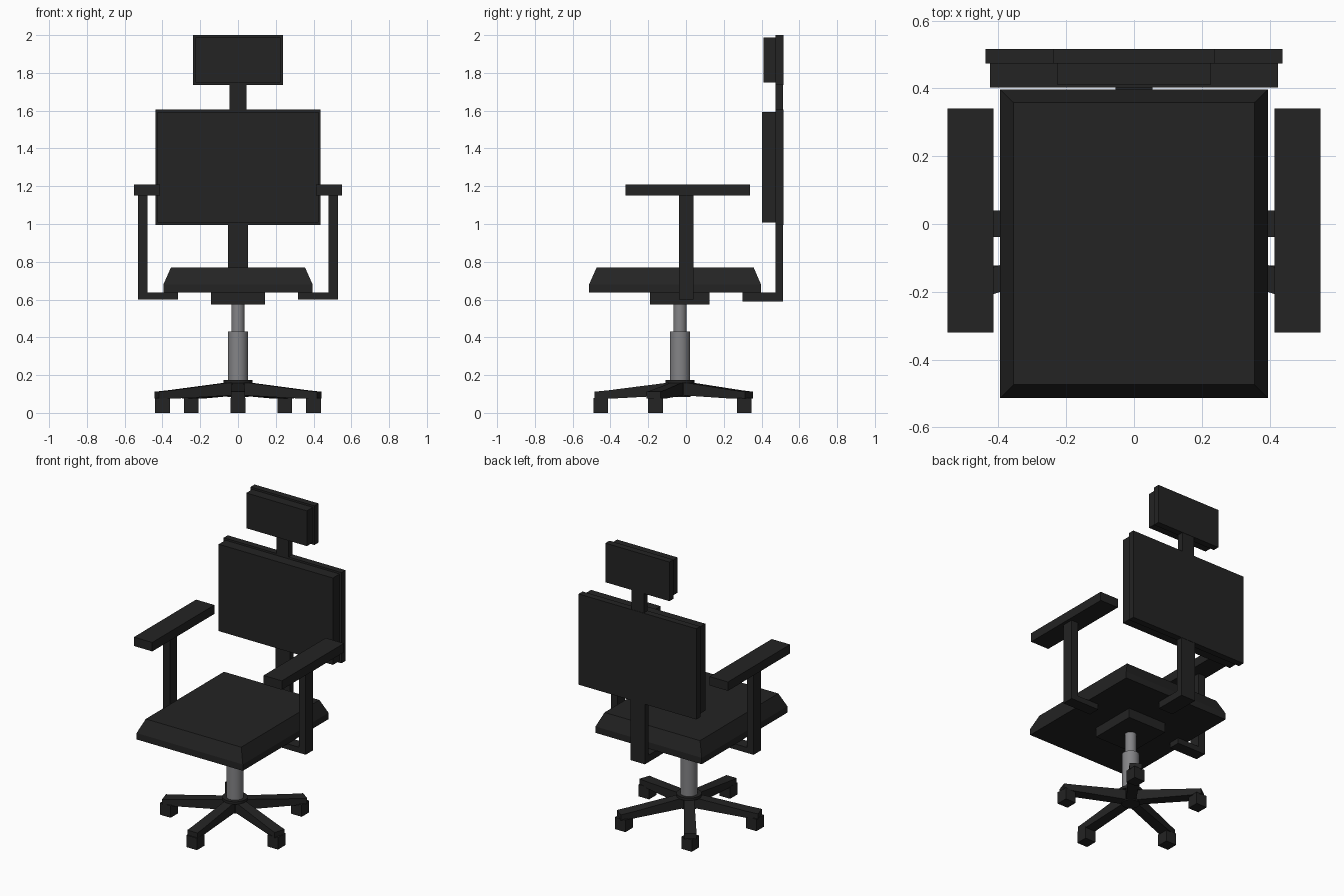
import bpy, bmesh, math
from mathutils import Matrix, Vector

if "Cube" in bpy.data.objects:
    bpy.data.objects.remove(bpy.data.objects["Cube"])


def material(name, rgb):
    m = bpy.data.materials.new(name)
    m.diffuse_color = (*rgb, 1)
    m.use_nodes = True
    m.node_tree.nodes["Principled BSDF"].inputs["Base Color"].default_value = m.diffuse_color
    return m


BLACK = material("black plastic", (0.017, 0.017, 0.017))
STEEL = material("grey steel", (0.23, 0.23, 0.24))
CY = -0.032   # y of the central column


def finish(name, bm, mat):
    bmesh.ops.recalc_face_normals(bm, faces=bm.faces)
    me = bpy.data.meshes.new(name)
    bm.to_mesh(me)
    bm.free()
    me.materials.append(mat)
    ob = bpy.data.objects.new(name, me)
    bpy.context.collection.objects.link(ob)
    return ob


def box(name, x, y, z, mat=BLACK):
    """Box from (min, max) pairs."""
    bm = bmesh.new()
    bmesh.ops.create_cube(bm, size=1)
    for v in bm.verts:
        v.co = [r[0] if c < 0 else r[1] for r, c in zip((x, y, z), v.co)]
    return finish(name, bm, mat)


def loft(name, rings, mat=BLACK, matrix=Matrix()):
    """Solid through equal-length rings of points, capped at both ends."""
    bm = bmesh.new()
    loops = [[bm.verts.new(matrix @ Vector(p)) for p in ring] for ring in rings]
    n = len(loops[0])
    for a, b in zip(loops, loops[1:]):
        for i in range(n):
            j = (i + 1) % n
            bm.faces.new((a[i], a[j], b[j], b[i]))
    bm.faces.new(loops[0])
    bm.faces.new(loops[-1])
    return finish(name, bm, mat)


def cylinder(name, r, z0, z1, mat):
    bm = bmesh.new()
    bmesh.ops.create_cone(bm, cap_ends=True, segments=32, radius1=r, radius2=r,
                          depth=z1 - z0,
                          matrix=Matrix.Translation((0, CY, (z0 + z1) / 2)))
    ob = finish(name, bm, mat)
    bpy.context.view_layer.objects.active = ob
    ob.select_set(True)
    bpy.ops.object.shade_smooth_by_angle(angle=math.radians(40))
    ob.select_set(False)


def rect(hx, y0, y1, z):
    return [(-hx, y0, z), (hx, y0, z), (hx, y1, z), (-hx, y1, z)]


# Seat cushion with sloped upper edge, and the mount below it
loft("seat", [rect(0.395, -0.513, 0.397, 0.637), rect(0.395, -0.513, 0.397, 0.68),
              rect(0.355, -0.473, 0.358, 0.77)])
box("seat_mount", (-0.143, 0.143), (-0.19, 0.125), (0.573, 0.637))

# Back support: L-shaped spine, backrest, neck and headrest
box("spine_foot", (-0.054, 0.054), (0.30, 0.514), (0.59, 0.637))
box("spine", (-0.054, 0.054), (0.473, 0.514), (0.637, 1.0))
box("backrest_shell", (-0.438, 0.438), (0.473, 0.516), (0.995, 1.605))
box("backrest_pad", (-0.425, 0.425), (0.402, 0.473), (1.008, 1.592))
box("neck", (-0.046, 0.046), (0.473, 0.514), (1.605, 1.737))
box("headrest_shell", (-0.238, 0.238), (0.473, 0.516), (1.737, 2.0))
box("headrest_pad", (-0.225, 0.225), (0.41, 0.473), (1.75, 1.987))

# Armrests, mirrored
for side, s in (("left", 1), ("right", -1)):
    def span(a, b):
        return tuple(sorted((a * s, b * s)))
    box(side + "_arm_pad", span(0.414, 0.55), (-0.32, 0.34), (1.15, 1.21))
    box(side + "_arm_post", span(0.48, 0.53), (-0.038, 0.04), (0.637, 1.15))
    box(side + "_arm_bracket", span(0.318, 0.53), (-0.038, 0.04), (0.6, 0.637))

# Gas lift column and hub
cylinder("lift_piston", 0.035, 0.42, 0.573, STEEL)
cylinder("lift_sleeve", 0.053, 0.17, 0.432, STEEL)
cylinder("hub_cap", 0.077, 0.158, 0.175, BLACK)
cylinder("hub", 0.055, 0.085, 0.16, BLACK)

# Five tapered legs with box casters, one pointing to the front
for i in range(5):
    ang = math.radians(-90 + 72 * i)
    m = Matrix.Translation((0, CY, 0)) @ Matrix.Rotation(ang, 4, 'Z')
    sections = [(0.0, 0.03, 0.095, 0.168), (0.375, 0.037, 0.075, 0.12),
                (0.452, 0.038, 0.075, 0.112)]
    loft("leg_%d" % (i + 1),
         [[(r, -w, lo), (r, w, lo), (r, w, hi), (r, -w, hi)]
          for r, w, lo, hi in sections], BLACK, m)
    c = m @ Vector((0.42, 0, 0))
    box("caster_%d" % (i + 1), (c.x - 0.039, c.x + 0.039),
        (c.y - 0.039, c.y + 0.039), (0, 0.08))
